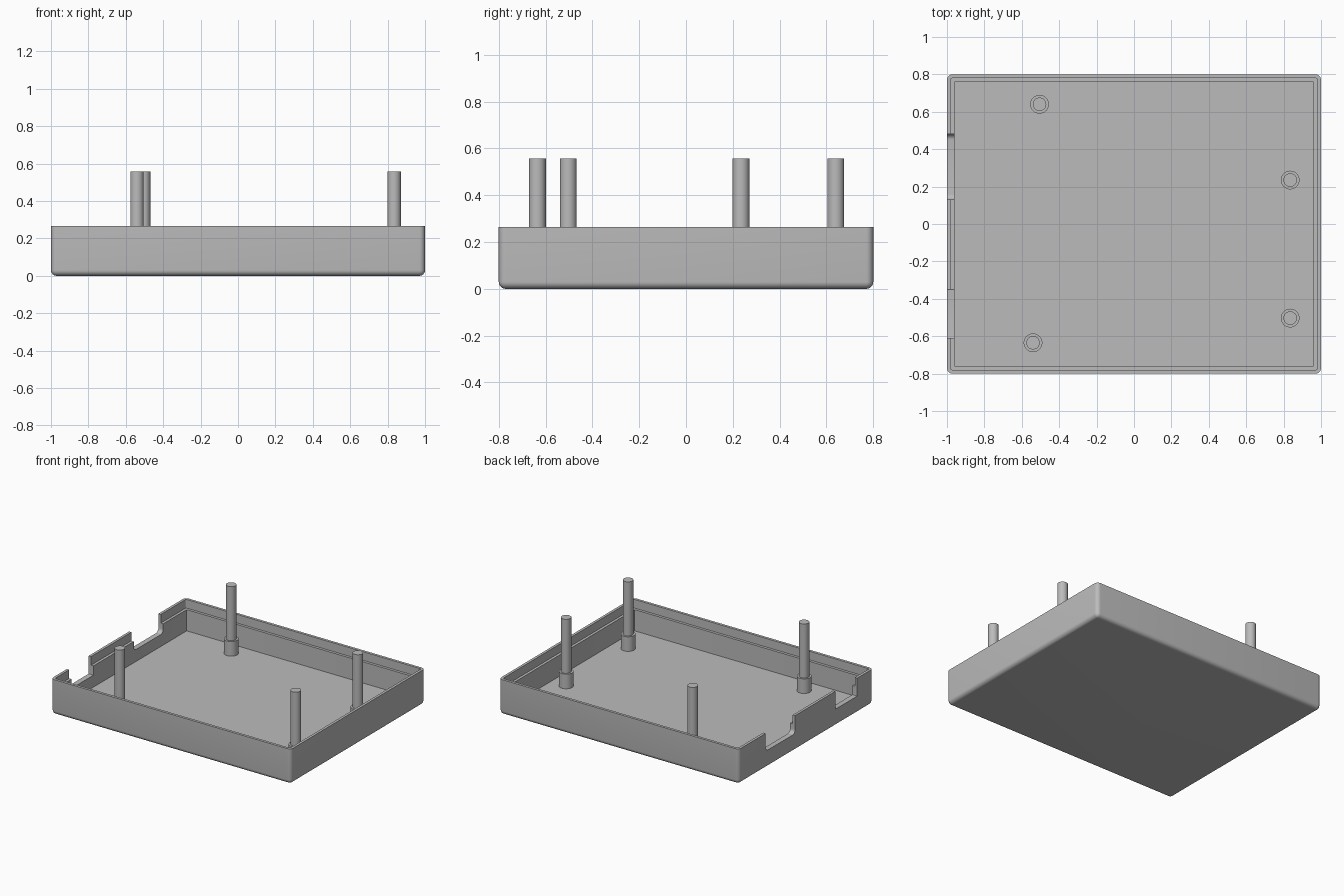
import bpy
import bmesh
import math

cube = bpy.data.objects.get("Cube")
if cube:
    bpy.data.objects.remove(cube, do_unlink=True)

HALF_X, HALF_Y, HEIGHT = 1.0, 0.8, 0.265
FLOOR, LEDGE, WALL, LIP = 0.04, 0.20, 0.04, 0.02
ROUND, BOSS_TOP, PEG_TOP, NOTCH_Z = 0.03, 0.15, 0.557, 0.13

grey = bpy.data.materials.new("light grey plastic")
grey.use_nodes = True
colour = (0.5, 0.5, 0.5, 1)
grey.diffuse_color = colour
grey.node_tree.nodes["Principled BSDF"].inputs["Base Color"].default_value = colour


def rounded_rect(hx, hy, r, steps=6):
    """Counter-clockwise outline of a rectangle with round corners."""
    points = []
    for corner, (sx, sy) in enumerate([(1, 1), (-1, 1), (-1, -1), (1, -1)]):
        for k in range(steps + 1):
            a = math.pi / 2 * (corner + k / steps)
            points.append((sx * (hx - r) + r * math.cos(a),
                           sy * (hy - r) + r * math.sin(a)))
    return points


def make_object(name, bm):
    bmesh.ops.recalc_face_normals(bm, faces=bm.faces)
    mesh = bpy.data.meshes.new(name)
    bm.to_mesh(mesh)
    bm.free()
    mesh.materials.append(grey)
    obj = bpy.data.objects.new(name, mesh)
    bpy.context.collection.objects.link(obj)
    return obj


def stack(name, outlines):
    """Closed solid skinned through a list of equal-length 3D outlines."""
    bm = bmesh.new()
    rings = [[bm.verts.new(p) for p in outline] for outline in outlines]
    n = len(rings[0])
    for a, b in zip(rings, rings[1:]):
        for i in range(n):
            j = (i + 1) % n
            bm.faces.new((a[i], a[j], b[j], b[i]))
    bm.faces.new(rings[0][::-1])
    bm.faces.new(rings[-1])
    return make_object(name, bm)


def activate(obj):
    bpy.ops.object.select_all(action="DESELECT")
    obj.select_set(True)
    bpy.context.view_layer.objects.active = obj


def smooth(obj):
    activate(obj)
    bpy.ops.object.shade_smooth_by_angle(angle=math.radians(30))


# Tray: rounded bottom edge, outer wall, thin lip, ledge, inner wall, floor
section = []
for k in range(7):
    a = math.pi / 2 * k / 6
    section.append((ROUND * (1 - math.sin(a)), ROUND * (1 - math.cos(a))))
section += [(0, HEIGHT), (LIP, HEIGHT), (LIP, LEDGE), (WALL, LEDGE), (WALL, FLOOR)]
tray = stack("tray", [
    [(x, y, z) for x, y in rounded_rect(HALF_X - inset, HALF_Y - inset,
                                        max(ROUND - inset, 0.006))]
    for inset, z in section])

# Connector notches in the right wall; the first has rounded lower corners
for y0, y1, r in [(0.13, 0.48, 0.03), (-0.61, -0.35, 0.003)]:
    half_height = 0.15
    profile = rounded_rect((y1 - y0) / 2, half_height, r)
    cutter = stack("notch_cutter", [
        [(x, (y0 + y1) / 2 + u, NOTCH_Z + half_height + v) for u, v in profile]
        for x in (-HALF_X - 0.1, -HALF_X + WALL + 0.02)])
    cutter.hide_render = True
    cut = tray.modifiers.new("notch", "BOOLEAN")
    cut.operation = "DIFFERENCE"
    cut.solver = "EXACT"
    cut.object = cutter
    activate(tray)
    bpy.ops.object.modifier_apply(modifier=cut.name)
    bpy.data.objects.remove(cutter, do_unlink=True)
smooth(tray)


# Stepped posts: a wide boss carrying a tall peg
def post(name, x, y, sides=32):
    steps = [(0.05, FLOOR - 0.01), (0.05, BOSS_TOP), (0.036, BOSS_TOP), (0.036, PEG_TOP)]
    angles = [math.tau * i / sides for i in range(sides)]
    smooth(stack(name, [[(x + r * math.cos(a), y + r * math.sin(a), z) for a in angles]
                        for r, z in steps]))


post("back_right_post", -0.505, 0.64)
post("front_right_post", -0.54, -0.635)
post("back_left_post", 0.835, 0.235)
post("front_left_post", 0.835, -0.503)
